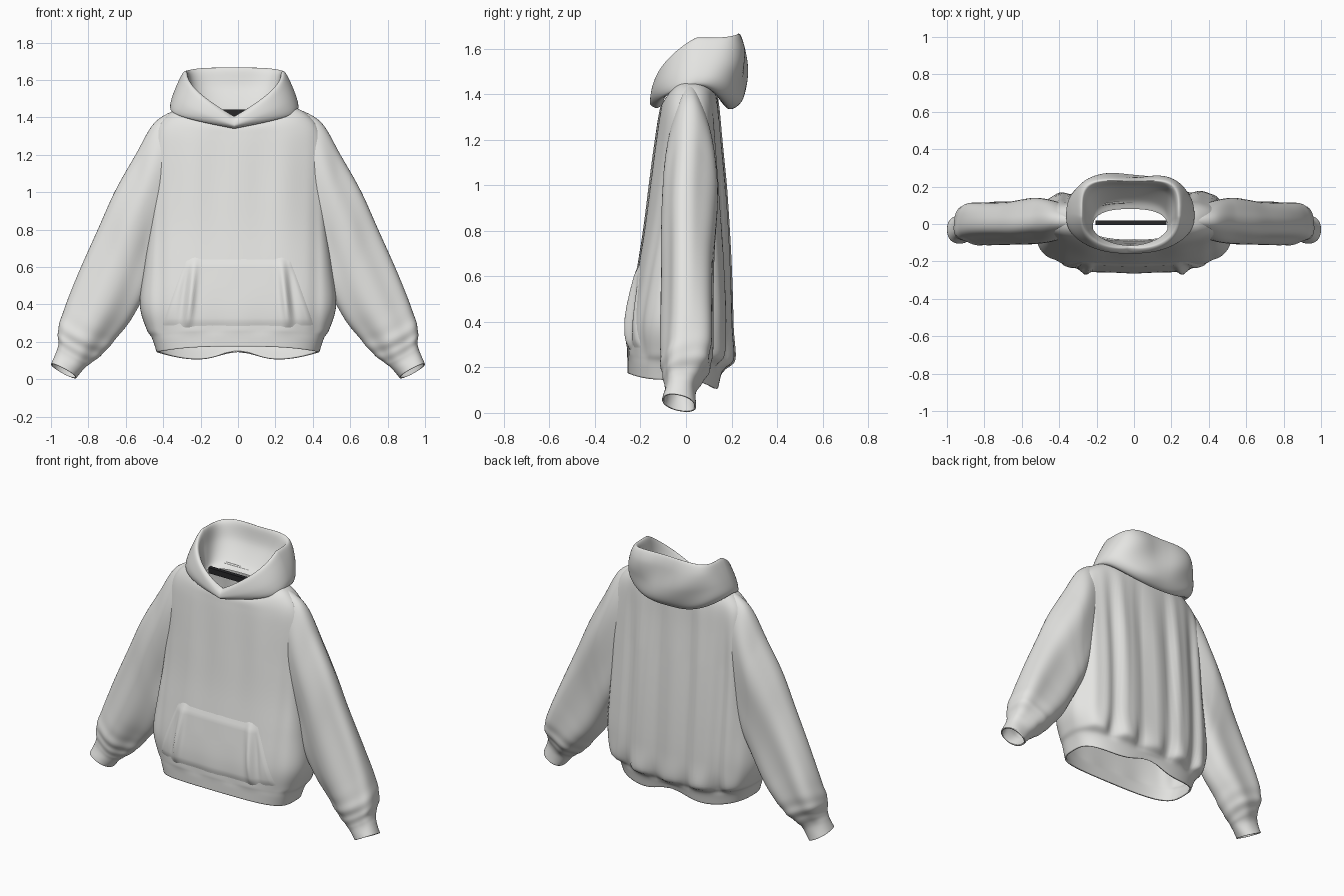
import bpy, bmesh, math
from mathutils import Vector

cube = bpy.data.objects.get("Cube")
if cube:
    bpy.data.objects.remove(cube, do_unlink=True)


def material(name, rgb):
    m = bpy.data.materials.new(name)
    m.use_nodes = True
    m.diffuse_color = (*rgb, 1)
    bsdf = m.node_tree.nodes["Principled BSDF"]
    bsdf.inputs["Base Color"].default_value = (*rgb, 1)
    bsdf.inputs["Roughness"].default_value = 0.8
    return m


CLOTH = material("pale_grey_cloth", (0.78, 0.78, 0.76))
DARK = material("dark_charcoal", (0.02, 0.02, 0.022))


def blend(rows, u):
    """Smooth interpolation through a table of section parameters."""
    n = len(rows) - 1
    i = min(int(u), n - 1)
    f = u - i
    a, b, c, d = (rows[max(0, min(n, k))] for k in (i - 1, i, i + 1, i + 2))
    return [q + 0.5 * f * (r - p + f * (2 * p - 5 * q + 4 * r - s + f * (3 * (q - r) + s - p)))
            for p, q, r, s in zip(a, b, c, d)]


def spow(v, e):
    return math.copysign(abs(v) ** e, v)


def bump(v, centre, width):
    return math.exp(-((v - centre) / width) ** 2)


def finish(name, bm, mat, thickness=0):
    me = bpy.data.meshes.new(name)
    bm.to_mesh(me)
    bm.free()
    me.materials.append(mat)
    for p in me.polygons:
        p.use_smooth = True
    ob = bpy.data.objects.new(name, me)
    bpy.context.collection.objects.link(ob)
    if thickness:
        mod = ob.modifiers.new("cloth_thickness", 'SOLIDIFY')
        mod.thickness = thickness
        mod.offset = -1
    return ob


def loft(name, rows, point, nu, nv, thickness=0):
    """Skin closed rings; point(u, t) gives a surface position."""
    bm = bmesh.new()
    rings = []
    for i in range(nu + 1):
        u = (len(rows) - 1) * i / nu
        rings.append([bm.verts.new(point(u, math.tau * j / nv)) for j in range(nv)])
    for a, b in zip(rings, rings[1:]):
        for j in range(nv):
            k = (j + 1) % nv
            bm.faces.new((a[j], a[k], b[k], b[j]))
    # Turn the faces outward, judged on the first band
    bm.normal_update()
    bm.faces.ensure_lookup_table()
    centre = sum((v.co for v in rings[0]), Vector()) / nv
    if sum((f.calc_center_median() - centre).dot(f.normal) for f in bm.faces[:nv]) < 0:
        bmesh.ops.reverse_faces(bm, faces=bm.faces[:])
    return finish(name, bm, CLOTH, thickness)


# Torso sections: front z, side z, back z, half width, front y, back y
TORSO = [
    (.175, .145, .095, .435, -.257, .145), (.24, .22, .18, .46, -.257, .162),
    (.28, .27, .24, .49, -.257, .20), (.40, .40, .40, .525, -.250, .20),
    (.60, .60, .60, .505, -.220, .193), (.80, .80, .80, .48, -.187, .182),
    (1.0, 1.0, 1.0, .47, -.160, .168), (1.2, 1.2, 1.2, .465, -.134, .152),
    (1.3, 1.34, 1.34, .435, -.12, .143), (1.35, 1.425, 1.41, .36, -.11, .135),
    (1.37, 1.465, 1.44, .27, -.09, .12)]
BOX = 0.69


def torso_point(u, t):
    zf, zs, zb, w, yf, yb = blend(TORSO, u)
    s, c = math.sin(t), math.cos(t)
    e = BOX + 0.015 * max(0, u - 5)
    x = w * spow(s, e)
    y = (yf + yb) / 2 + (yf - yb) / 2 * spow(c, e)
    z = zs + ((zf if c > 0 else zb) - zs) * c * c
    # Hanging folds, deep on the back and faint on the chest
    fade = min(1, max(0, u - 0.8)) * min(1, max(0, (9 - u) / 3))
    if c < 0:
        k = 30 * x + 0.6 * math.sin(2 * z)
        y += fade * min(1, -2 * c) * (0.011 * math.cos(k) - 0.005 * math.cos(2 * k + z))
        # Gathers puffing out over the waistband
        y += 0.012 * bump(u, 1.9, 0.6) * min(1, -2 * c) * math.cos(k)
        z += 0.05 * c * c * max(0, 1 - u) * bump(x, 0, 0.14)
    else:
        y -= 0.005 * fade * min(1, 2 * c) * math.cos(26 * x) * min(1, abs(u - 3.5) / 3)
        y += 0.012 * fade * c * bump(abs(x), 0.42, 0.03)
    return Vector((x, y, z))


loft("torso", TORSO, torso_point, 70, 120, 0.01)


# Front pocket, laid over the torso with a raised fold beside each opening
def torso_front(x, z):
    lo, hi = 0.0, len(TORSO) - 1.0
    for _ in range(30):
        mid = (lo + hi) / 2
        if blend(TORSO, mid)[0] < z:
            lo = mid
        else:
            hi = mid
    w = blend(TORSO, lo)[3]
    return torso_point(lo, math.asin(min(1, abs(x) / w) ** (1 / BOX)))[1]


bm = bmesh.new()
NX, NZ = 70, 28
grid = []
for i in range(NZ + 1):
    v = i / NZ
    z = 0.27 + 0.39 * v
    half = 0.42 - 0.14 * v
    row = []
    for j in range(NX + 1):
        x = half * (2 * j / NX - 1)
        edge = min(half - abs(x), 0.5 * (z - 0.27), 0.4 * (0.66 - z))
        lift = -0.004 + 0.011 * min(1, edge / 0.022)
        ends = math.sin(math.pi * (1 - v) ** 1.3) ** 0.7 if 0 < v < 1 else 0
        lift += ends * 0.024 * bump(abs(x), 0.27 - 0.04 * v, 0.022)
        lift -= ends * 0.008 * bump(abs(x), 0.315 - 0.05 * v, 0.018)
        row.append(bm.verts.new((x, torso_front(x, z) - lift, z)))
    grid.append(row)
for a, b in zip(grid, grid[1:]):
    for j in range(NX):
        bm.faces.new((a[j], a[j + 1], b[j + 1], b[j]))
finish("front_pocket", bm, CLOTH)

# Sleeve sections: outer x, outer z, inner x, inner z, centre y, half depth
SLEEVE = [
    (.31, 1.45, .36, .74, .015, .08), (.445, 1.37, .42, .62, .018, .108),
    (.55, 1.19, .47, .52, .018, .118), (.655, 1.0, .50, .45, .012, .118),
    (.745, .80, .535, .38, .01, .113), (.855, .56, .585, .30, .01, .113),
    (.93, .38, .65, .225, .01, .113), (.965, .27, .72, .145, .0, .105),
    (.962, .19, .785, .09, -.015, .08), (.975, .14, .82, .06, -.025, .068),
    (1.0, .08, .865, .008, -.03, .075)]


def sleeve_point(side):
    def point(u, t):
        xo, zo, xi, zi, cy, hy = blend(SLEEVE, u)
        fade = min(1, u / 2) * min(1, max(0, (9.6 - u) / 2))
        r = 1 + 0.07 * fade * math.cos(5 * t + 0.35 * u) + 0.03 * fade * math.sin(3 * t - 1.1 * u)
        # Bunched creases above the cuff
        r += 0.03 * bump(u, 7.2, 0.9) * math.sin(7 * u + 2.5 * math.sin(t))
        a = spow(math.cos(t), 0.9) * (1 + (r - 1) * 0.4)
        b = spow(math.sin(t), 0.9) * r
        tilt = 0.015 * b * bump(u, 10, 0.8)
        return Vector((side * ((xo + xi) / 2 + a * (xo - xi) / 2),
                       cy + b * hy, (zo + zi) / 2 + a * (zo - zi) / 2 - tilt))
    return point


for label, side in (("left", 1), ("right", -1)):
    loft(label + "_sleeve", SLEEVE, sleeve_point(side), 90, 64, 0.008)

# Hood sections: half width, front y, back y, front z, side z, back z
HOOD = [
    (.29, -.10, .13, 1.355, 1.45, 1.40), (.335, -.125, .19, 1.34, 1.44, 1.335),
    (.342, -.145, .245, 1.345, 1.47, 1.37), (.325, -.157, .268, 1.355, 1.53, 1.48),
    (.295, -.157, .265, 1.37, 1.60, 1.59), (.268, -.15, .243, 1.385, 1.645, 1.66),
    (.25, -.135, .225, 1.40, 1.635, 1.65), (.235, -.125, .20, 1.405, 1.55, 1.55),
    (.21, -.115, .13, 1.40, 1.45, 1.45), (.20, -.115, .08, 1.395, 1.42, 1.42)]


def hood_point(u, t):
    w, yf, yb, zf, zs, zb = blend(HOOD, u)
    s, c = math.sin(t), math.cos(t)
    k = min(t, math.tau - t) / math.pi * 2
    z = zf + (zs - zf) * k ** 0.85 if k < 1 else zs + (zb - zs) * c * c
    # Boxy at the back of the rim, pointed at the front of the neck
    e = 0.82 + 0.25 * bump(u, 9, 2.5) if c > 0 else 0.8 - 0.34 * bump(u, 5.2, 2)
    x = w * spow(s, e) - 0.02
    y = (yf + yb) / 2 + (yf - yb) / 2 * spow(c, e)
    if c < 0:
        y -= 0.013 * c * c * bump(x, 0, 0.1) * bump(u, 4, 2)
        # Soft slanting dents in the hanging back
        y -= 0.010 * c * c * bump(u, 2.8, 1.2) * math.sin(14 * x + 2 * u)
    return Vector((x, y, z))


loft("hood", HOOD, hood_point, 60, 120)

# Dark bar across the neck opening
bm = bmesh.new()
bmesh.ops.create_cube(bm, size=1)
for vert in bm.verts:
    vert.co = (vert.co.x * 0.38 - 0.015, vert.co.y * 0.025 + 0.007, vert.co.z * 0.035 + 1.424)
bar = finish("neck_bar", bm, DARK)
for p in bar.data.polygons:
    p.use_smooth = False
